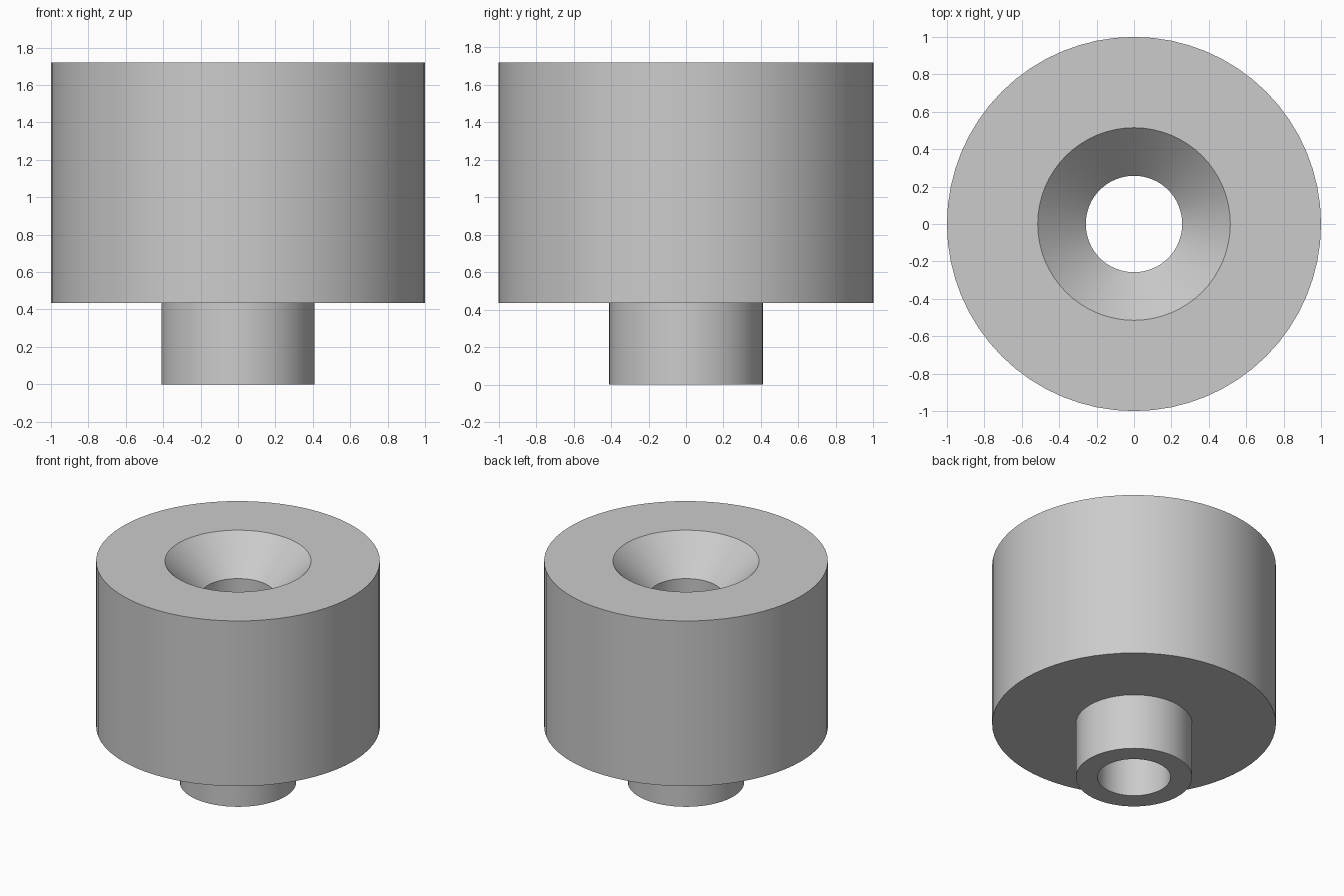
import bpy
import bmesh
import math

if "Cube" in bpy.data.objects:
    bpy.data.objects.remove(bpy.data.objects["Cube"], do_unlink=True)

SEGMENTS = 64
HEIGHT, STEP = 1.72, 0.435
OUTER, NECK, BORE, SINK = 1.0, 0.41, 0.258, 0.515

# Plain grey material
grey = bpy.data.materials.new("light_grey")
grey.use_nodes = True
colour = (0.6, 0.6, 0.6, 1)
grey.diffuse_color = colour
grey.node_tree.nodes["Principled BSDF"].inputs["Base Color"].default_value = colour

# Closed profile: neck, body, 45 degree countersink, through bore
profile = [(BORE, 0), (NECK, 0), (NECK, STEP), (OUTER, STEP),
           (OUTER, HEIGHT), (SINK, HEIGHT), (BORE, HEIGHT - (SINK - BORE))]

# Revolve the profile around z
bm = bmesh.new()
verts = [bm.verts.new((r, 0, z)) for r, z in profile]
edges = [bm.edges.new((v, verts[(i + 1) % len(verts)])) for i, v in enumerate(verts)]
bmesh.ops.spin(bm, geom=verts + edges, cent=(0, 0, 0), axis=(0, 0, 1),
               angle=math.tau, steps=SEGMENTS, use_merge=True)
bmesh.ops.remove_doubles(bm, verts=bm.verts, dist=0.0001)
bmesh.ops.recalc_face_normals(bm, faces=bm.faces)

mesh = bpy.data.meshes.new("stepped_bushing")
bm.to_mesh(mesh)
bm.free()
mesh.materials.append(grey)
bushing = bpy.data.objects.new("stepped_bushing", mesh)
bpy.context.collection.objects.link(bushing)

# Smooth round walls with crisp rims
bpy.ops.object.select_all(action="DESELECT")
bushing.select_set(True)
bpy.context.view_layer.objects.active = bushing
bpy.ops.object.shade_smooth_by_angle(angle=math.radians(30))
